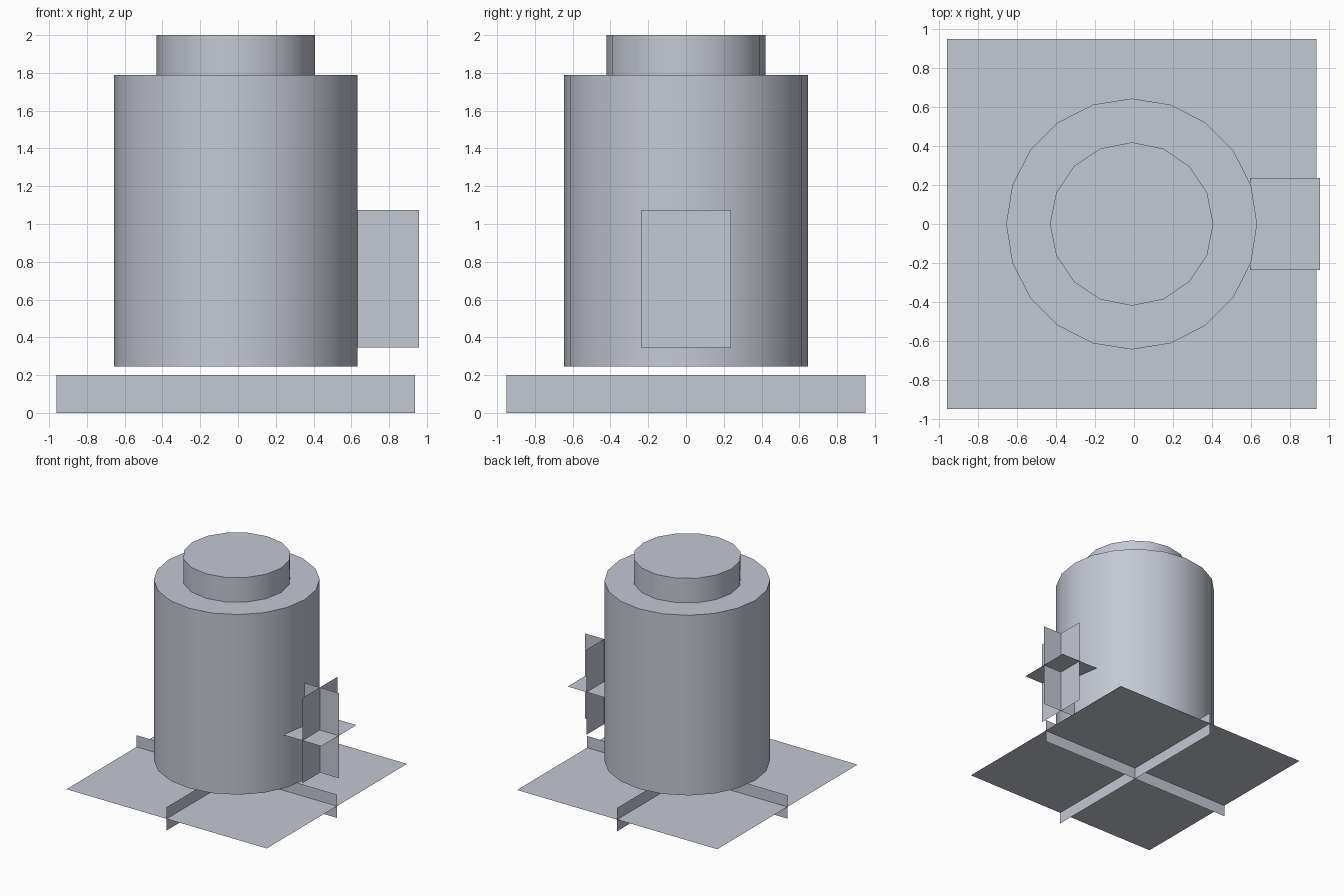
import bpy
from math import radians
from mathutils import Vector

cube = bpy.data.objects.get("Cube")
if cube:
    bpy.data.objects.remove(cube, do_unlink=True)

# Single pale grey colour
grey = bpy.data.materials.new("pale_grey")
grey.use_nodes = True
colour = (0.55, 0.58, 0.65, 1.0)
grey.diffuse_color = colour
grey.node_tree.nodes["Principled BSDF"].inputs["Base Color"].default_value = colour


def drum(name, sides, radius, bottom, top, x):
    """Capped upright cylinder with smooth sides and sharp rims."""
    bpy.ops.mesh.primitive_cylinder_add(
        vertices=sides, radius=radius, depth=top - bottom,
        location=(x, 0, (bottom + top) / 2))
    obj = bpy.context.object
    obj.name = name
    obj.data.materials.append(grey)
    bpy.ops.object.shade_smooth_by_angle(angle=radians(30))


def crossed_planes(name, centre, size):
    """Three flat rectangles crossing at right angles, filling a box's extents."""
    verts, faces = [], []
    half = Vector(size) / 2
    for normal in range(3):
        a, b = (normal + 1) % 3, (normal + 2) % 3
        start = len(verts)
        for sa, sb in ((-1, -1), (1, -1), (1, 1), (-1, 1)):
            corner = Vector((0, 0, 0))
            corner[a], corner[b] = sa * half[a], sb * half[b]
            verts.append(corner)
        faces.append(range(start, start + 4))
    mesh = bpy.data.meshes.new(name)
    mesh.from_pydata(verts, [], [list(f) for f in faces])
    mesh.materials.append(grey)
    obj = bpy.data.objects.new(name, mesh)
    obj.location = centre
    bpy.context.collection.objects.link(obj)


axis_x = -0.012

# Base and side handle, each made of crossed sheets
crossed_planes("base", (axis_x, 0, 0.1), (1.9, 1.9, 0.2))
crossed_planes("side_handle", (0.777, 0, 0.71), (0.36, 0.475, 0.73))

# Body and top cap
drum("body", 20, 0.645, 0.245, 1.79, axis_x)
drum("top_cap", 16, 0.42, 1.79, 2.0, axis_x)
